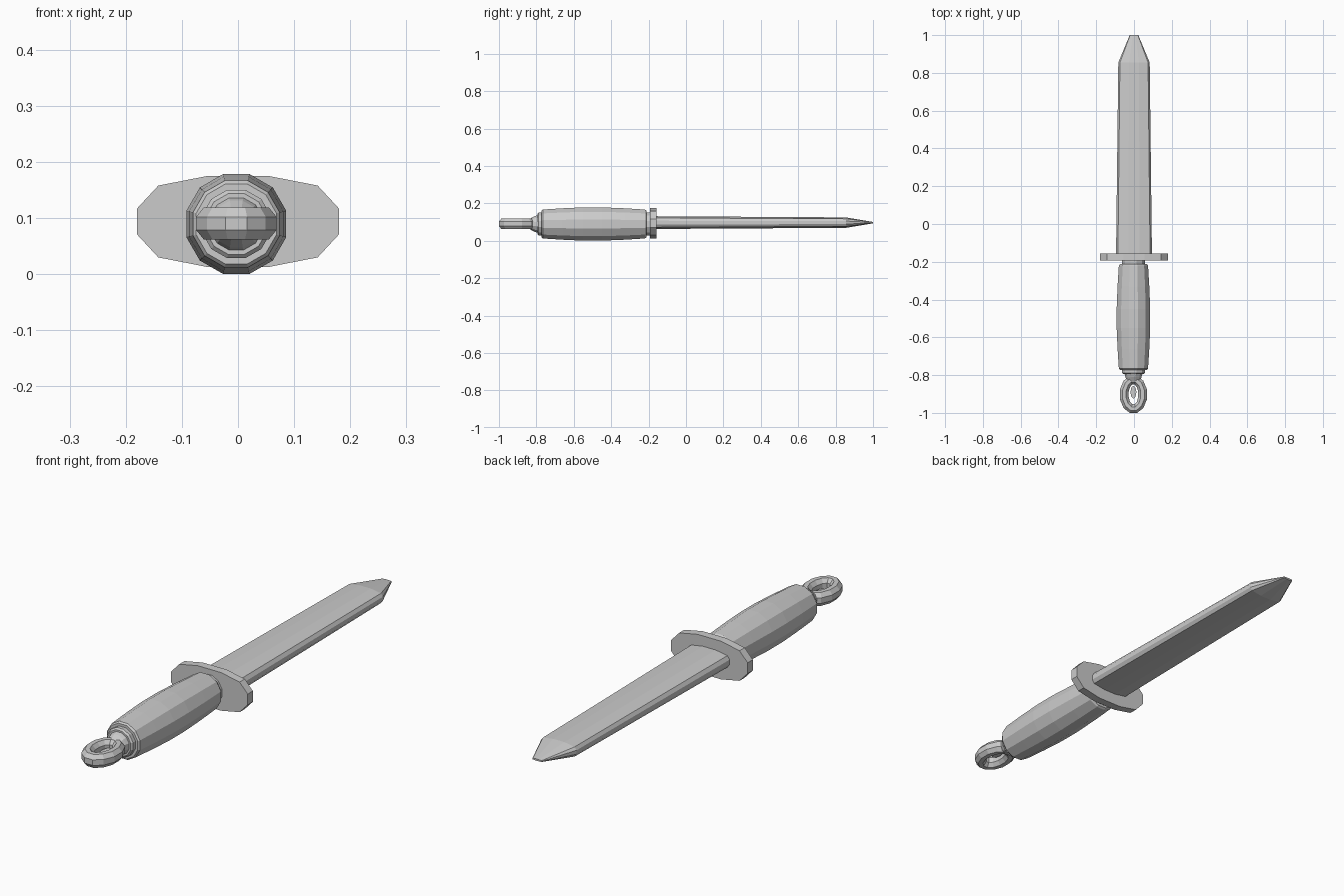
import bpy, bmesh
from math import cos, sin, pi, radians

if "Cube" in bpy.data.objects:
    bpy.data.objects.remove(bpy.data.objects["Cube"])

CX, CZ = -0.003, 0.0895   # axis of the grip


def finish(name, bm):
    bmesh.ops.recalc_face_normals(bm, faces=bm.faces)
    me = bpy.data.meshes.new(name)
    bm.to_mesh(me)
    bm.free()
    ob = bpy.data.objects.new(name, me)
    bpy.context.scene.collection.objects.link(ob)
    return ob


def loft(name, rings, closed=False):
    """Skin a list of equal-length point rings."""
    bm = bmesh.new()
    vs = [[bm.verts.new(p) for p in r] for r in rings]
    n = len(vs[0])
    pairs = list(zip(vs, vs[1:]))
    if closed:
        pairs.append((vs[-1], vs[0]))
    else:
        bm.faces.new(vs[0])
        bm.faces.new(vs[-1])
    for a, b in pairs:
        for i in range(n):
            j = (i + 1) % n
            bm.faces.new((a[i], a[j], b[j], b[i]))
    return finish(name, bm)


def round_ring(y, rx, rz, n=12):
    return [(CX + rx * cos((i + .5) * 2 * pi / n), y,
             CZ + rz * sin((i + .5) * 2 * pi / n)) for i in range(n)]


def mirrored(quarter):
    """Quarter outline (from top to side) mirrored into a full loop."""
    q = quarter
    right = q + [(x, -z) for x, z in reversed(q)]
    return right + [(-x, z) for x, z in reversed(right)]


def turned(name, profile):
    return loft(name, [round_ring(y, r, r) for y, r in profile])


# Barrel-shaped grip with 12 sides
turned("grip", [(-0.772, 0.074), (-0.765, 0.08), (-0.66, 0.087), (-0.55, 0.092),
                (-0.45, 0.092), (-0.33, 0.087), (-0.22, 0.08), (-0.212, 0.074)])

# Collars at both ends of the grip
turned("front_collar", [(-0.22, 0.064), (-0.185, 0.064)])
turned("rear_collar", [(-0.795, 0.056), (-0.788, 0.063), (-0.765, 0.063)])

# Tapered pommel neck
loft("pommel_neck", [round_ring(-0.838, 0.036, 0.027), round_ring(-0.81, 0.044, 0.043),
                     round_ring(-0.79, 0.05, 0.05)])

# Oval lanyard ring with an octagonal section
rings = []
for i in range(12):
    a = (i + .5) * 2 * pi / 12
    ring = []
    for k in range(8):
        b = (k + .5) * 2 * pi / 8
        u, h = 0.026 * cos(b), 0.031 * sin(b)
        ring.append((CX + (0.05 + u) * cos(a), -0.902 + (0.078 + u) * sin(a), CZ + 0.001 + h))
    rings.append(ring)
loft("lanyard_ring", rings, closed=True)

# Small oval plate inside the ring
loft("ring_inset", [[(CX + 0.016 * cos(i * pi / 4), -0.89 + 0.034 * sin(i * pi / 4), z)
                     for i in range(8)] for z in (0.086, 0.092)])

# Flat cross guard
guard = mirrored([(0.055, 0.081), (0.142, 0.064), (0.18, 0.023)])
loft("guard", [[(x, y, 0.094 + z) for x, z in guard] for y in (-0.192, -0.157)])

# Blade: flattened 12-sided section, tapering to a blunt chisel tip
section = mirrored([(0.03, 0.034), (0.085, 0.025), (0.095, 0.010)])
blade = []
for y, sx, sz in ((-0.16, 1.0, 1.0), (0.855, 0.875, 0.82), (1.0, 0.24, 0.11)):
    blade.append([(x * sx, y, 0.097 + z * sz) for x, z in section])
loft("blade", blade)
